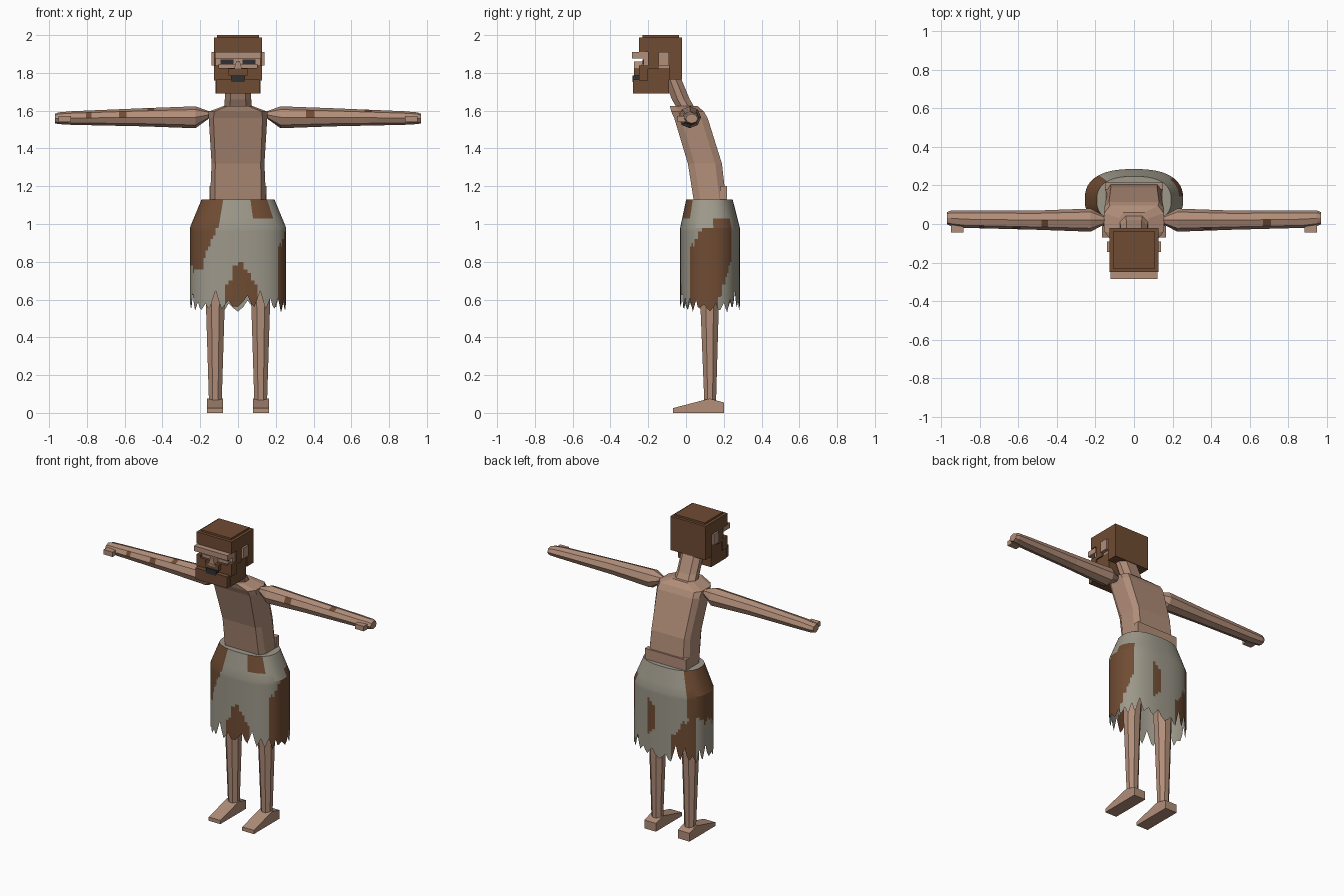
import bpy, bmesh, random
from math import sin, cos, radians, copysign

random.seed(4)
if "Cube" in bpy.data.objects:
    bpy.data.objects.remove(bpy.data.objects["Cube"], do_unlink=True)


def material(name, *srgb):
    col = [(c / 255 / 12.92) if c < 11 else ((c / 255 + 0.055) / 1.055) ** 2.4 for c in srgb] + [1]
    m = bpy.data.materials.new(name)
    m.use_nodes = True
    m.diffuse_color = col
    m.node_tree.nodes["Principled BSDF"].inputs["Base Color"].default_value = col
    return m


SKIN = material("skin", 178, 142, 121)
BROWN = material("brown", 112, 76, 51)
GREY = material("grey cloth", 157, 152, 138)
DARK = material("dark", 48, 48, 50)


def finish(name, bm, *mats):
    bmesh.ops.recalc_face_normals(bm, faces=bm.faces)
    me = bpy.data.meshes.new(name)
    bm.to_mesh(me)
    bm.free()
    for m in mats:
        me.materials.append(m)
    ob = bpy.data.objects.new(name, me)
    bpy.context.collection.objects.link(ob)
    return ob


def loft(name, rings, mats, rule=lambda i, j: 0, caps=(True, True)):
    """Skin closed rings of points; rule gives the material of ring i, side j."""
    bm = bmesh.new()
    vs = [[bm.verts.new(p) for p in r] for r in rings]
    n = len(vs[0])
    for i in range(len(vs) - 1):
        for j in range(n):
            k = (j + 1) % n
            f = bm.faces.new((vs[i][j], vs[i][k], vs[i + 1][k], vs[i + 1][j]))
            f.material_index = rule(i, j)
    for use, ring in zip(caps, (vs[0], vs[-1])):
        if use:
            bm.faces.new(ring)
    return finish(name, bm, *mats)


def box(name, x0, x1, y0, y1, z0, z1, mat, top=1.0):
    """Box whose top can be narrowed in x."""
    c, h = (x0 + x1) / 2, (x1 - x0) / 2
    rings = [[(c - h * s, y0, z), (c + h * s, y0, z), (c + h * s, y1, z), (c - h * s, y1, z)]
             for z, s in ((z0, 1), (z1, top))]
    return loft(name, rings, [mat])


def chamfered(z, hx, y0, y1, cx, cy):
    q = [(hx, y0 + cy), (hx, y1 - cy), (hx - cx, y1), (cx - hx, y1),
         (-hx, y1 - cy), (-hx, y0 + cy), (cx - hx, y0), (hx - cx, y0)]
    return [(x, y, z) for x, y in q]


def octagon(cx, cy, z, rx, ry):
    return [(cx + rx * cos(radians(45 * k + 22.5)), cy + ry * sin(radians(45 * k + 22.5)), z)
            for k in range(8)]


# Torso, waist fold and neck
loft("torso", [chamfered(1.05, .15, .05, .22, .025, .035),
               chamfered(1.13, .148, .04, .212, .025, .035),
               chamfered(1.32, .14, .01, .19, .02, .035),
               chamfered(1.56, .155, -.062, .115, .025, .035),
               chamfered(1.595, .155, -.078, .095, .03, .04),
               chamfered(1.625, .075, -.085, .06, .02, .03)], [SKIN])
box("waist_fold", -.15, .15, .18, .216, 1.1, 1.2, SKIN)
loft("neck", [chamfered(1.6, .075, -.04, .055, .03, .03),
              chamfered(1.66, .07, -.075, .02, .03, .03),
              chamfered(1.78, .07, -.12, -.03, .03, .03)], [SKIN])

# Head: skull, hair, beard
box("skull", -.118, .118, -.225, -.03, 1.77, 1.95, SKIN)
box("hair_crown", -.128, .128, -.25, -.02, 1.91, 1.988, BROWN)
box("hair_cap", -.11, .11, -.23, -.038, 1.985, 2.0, BROWN)
box("hair_back", -.128, .128, -.09, -.02, 1.765, 1.92, BROWN)
box("beard", -.12, .12, -.25, -.09, 1.69, 1.825, BROWN)
box("chin_beard", -.115, .115, -.28, -.25, 1.69, 1.765, BROWN)
box("moustache", -.05, .05, -.275, -.24, 1.785, 1.823, BROWN)
box("mouth", -.037, .037, -.283, -.24, 1.752, 1.787, DARK)
box("brow", -.122, .122, -.285, -.215, 1.876, 1.91, SKIN)
box("cheeks", -.105, .105, -.235, -.2, 1.82, 1.845, SKIN)
box("nose", -.025, .025, -.275, -.22, 1.805, 1.86, SKIN, top=.4)
for side, s in (("left", 1), ("right", -1)):
    a, b = sorted((s * .025, s * .092))
    box(side + "_eye", a, b, -.231, -.22, 1.846, 1.87, DARK)
    a, b = sorted((s * .11, s * .14))
    box(side + "_ear", a, b, -.145, -.09, 1.84, 1.91, SKIN)
    a, b = sorted((s * .1, s * .128))
    box(side + "_sideburn", a, b, -.2, -.145, 1.82, 1.915, BROWN)
    box(side + "_beard_edge", a, b, -.25, -.2, 1.76, 1.84, BROWN)

# Arms: x, centre y, centre z, radius y, radius z
ARM = [(.14, .02, 1.58, .015, .012), (.225, .02, 1.565, .06, .058), (.5, .02, 1.565, .05, .048),
       (.88, .025, 1.561, .045, .036), (.95, .03, 1.56, .04, .031), (.97, .03, 1.558, .032, .025)]
# Dirt spots: start, end, side of the octagon
SPOTS = {"left": [(.36, .405, 3), (.67, .71, 2)],
         "right": [(.445, .48, 2), (.59, .63, 3), (.775, .805, 3)]}


def arm_station(x):
    for p, q in zip(ARM, ARM[1:]):
        if p[0] <= x <= q[0]:
            t = (x - p[0]) / (q[0] - p[0])
            return [u + (v - u) * t for u, v in zip(p, q)]


for side, s in (("left", 1), ("right", -1)):
    spots = SPOTS[side]
    xs = sorted({p[0] for p in ARM} | {e for sp in spots for e in sp[:2]})
    rings = []
    for x, cy, cz, ry, rz in map(arm_station, xs):
        rings.append([(s * x, cy + ry * cos(radians(45 * k)), cz + rz * sin(radians(45 * k)))
                      for k in range(8)])

    def spotted(i, j):
        return int(any(a <= xs[i] < b and j == k for a, b, k in spots))

    loft(side + "_arm", rings, [SKIN, BROWN], spotted)
    a, b = sorted((s * .885, s * .95))
    box(side + "_thumb", a, b, -.045, 0, 1.54, 1.572, SKIN)

    # Legs and feet
    loft(side + "_leg", [octagon(s * .12, .128, .04, .036, .033), octagon(s * .12, .125, .55, .053, .052),
                         octagon(s * .11, .125, 1.0, .07, .07)], [SKIN])
    profile = [(-.07, 0), (.2, 0), (.2, .055), (.125, .076), (-.07, .025)]
    loft(side + "_foot", [[(s * x, y, z) for y, z in profile] for x in (.08, .165)], [SKIN])

# Ragged skirt
COLS = 96
hem = []
for c in range(COLS // 4):
    low, high = random.uniform(.53, .565), random.uniform(.57, .66)
    hem += [low, (low + high) / 2, high, (low + high) / 2 - .01]
jitter = [random.uniform(-.02, .02) for _ in range(COLS)]

# Brown patches: start and end angle, bottom at each end, top at each end
PATCHES = [(222, 251, .73, 1.0, 1.2, 1.2), (130, 222, .86, .73, 1.2, 1.2),
           (105, 150, .4, .6, .72, .9), (284, 317, 1.03, 1.03, 1.2, 1.2),
           (257, 270, .4, .4, .62, .8), (270, 290, .4, .4, .8, .63),
           (321, 350, .57, .4, .85, 1.0), (350, 401, .4, .82, 1.0, 1.02),
           (75, 88, .68, .72, .95, .85)]


def stained(t, z, wobble):
    for a, b, lo0, lo1, hi0, hi1 in PATCHES:
        for u in (t, t + 360):
            k = (u - a) / (b - a)
            if 0 <= k <= 1 and lo0 + (lo1 - lo0) * k <= z + wobble <= hi0 + (hi1 - hi0) * k:
                return True
    return False


def oval(col, hx, hy, cy, z):
    t = radians(360 * col / COLS)
    bend = lambda v: copysign(abs(v) ** .8, v)
    return (hx * bend(cos(t)), cy + hy * bend(sin(t)), z)


levels = [1.13, 1.08, 1.03, .98] + [.98 - .02 * k for k in range(1, 16)]
rings = []
for z in levels:
    k = min(1, (1.13 - z) / .15)
    rings.append([oval(c, .193 + .062 * k, .123 + .035 * k, .124 + .003 * k, z) for c in range(COLS)])
for k in (.5, 1):
    rings.append([oval(c, .255, .158, .127, .68 + (hem[c] - .68) * k) for c in range(COLS)])


def cloth(i, j):
    z = (rings[i][j][2] + rings[i + 1][j][2]) / 2
    return int(stained(360 * (j + .5) / COLS, z, jitter[j] if z < 1.0 else 0))


skirt = loft("skirt", rings, [GREY, BROWN], cloth, caps=(True, False))
bpy.context.view_layer.objects.active = skirt
skirt.select_set(True)
bpy.ops.object.shade_smooth_by_angle(angle=radians(20))
